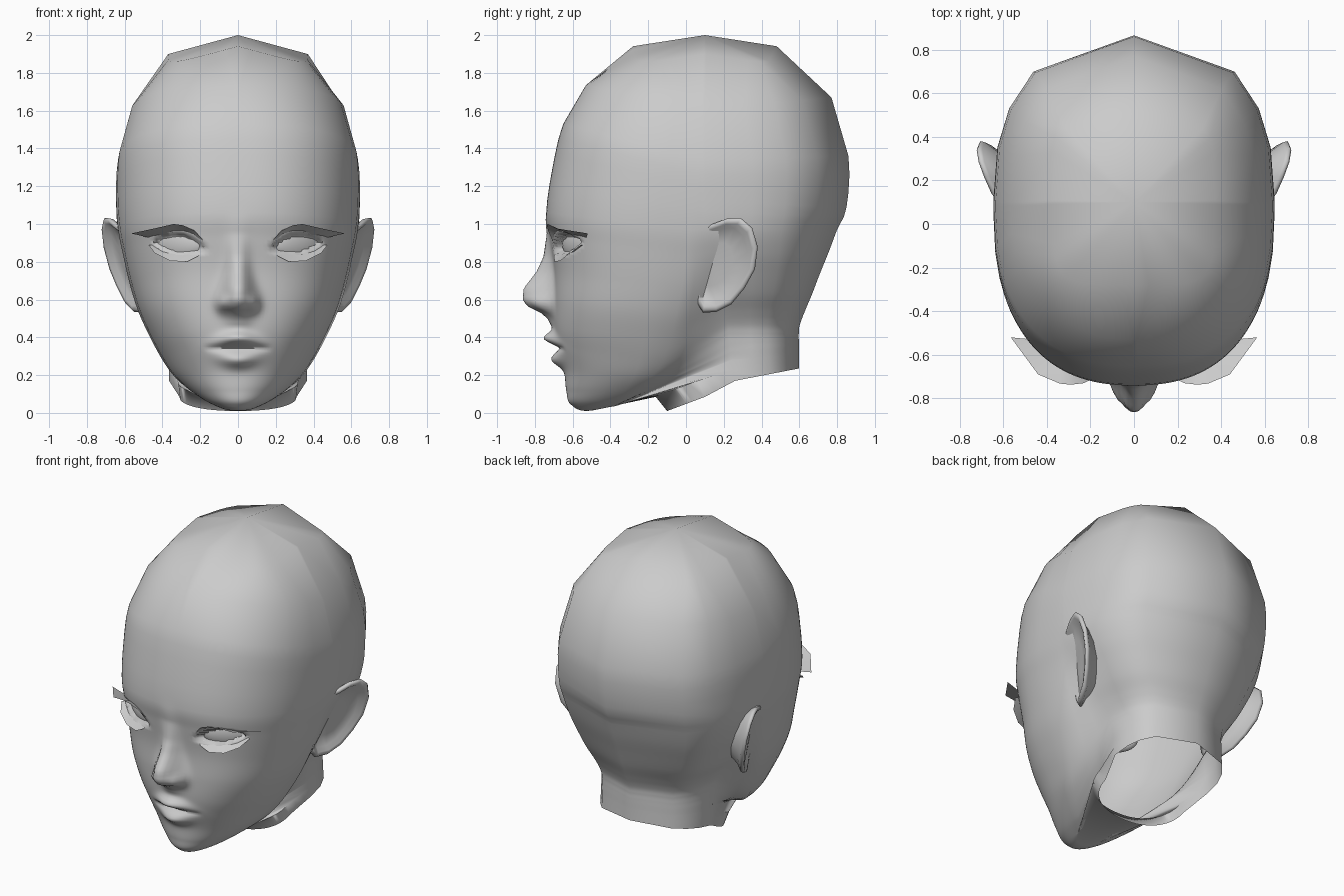
import bpy, bmesh, math
from math import sin, cos, radians, exp
from mathutils import Vector

cube = bpy.data.objects.get("Cube")
if cube:
    bpy.data.objects.remove(cube)

skin = bpy.data.materials.new("plain grey")
skin.use_nodes = True
skin.diffuse_color = (0.6, 0.6, 0.6, 1)
skin.node_tree.nodes["Principled BSDF"].inputs["Base Color"].default_value = (0.6, 0.6, 0.6, 1)


def finish(name, bm, angle=60):
    bmesh.ops.remove_doubles(bm, verts=bm.verts, dist=0.0005)
    bmesh.ops.recalc_face_normals(bm, faces=bm.faces)
    mesh = bpy.data.meshes.new(name)
    bm.to_mesh(mesh)
    bm.free()
    mesh.materials.append(skin)
    ob = bpy.data.objects.new(name, mesh)
    bpy.context.collection.objects.link(ob)
    bpy.ops.object.select_all(action='DESELECT')
    ob.select_set(True)
    bpy.context.view_layer.objects.active = ob
    bpy.ops.object.shade_smooth_by_angle(angle=radians(angle))
    return ob


def skin_rings(bm, rings, closed=True):
    rows = [[bm.verts.new(p) for p in r] for r in rings]
    n = len(rows[0])
    for a, b in zip(rows, rows[1:]):
        for i in range(n if closed else n - 1):
            j = (i + 1) % n
            bm.faces.new((a[i], a[j], b[j], b[i]))
    return rows


def cap(bm, row, point):
    c = bm.verts.new(point)
    for i in range(len(row)):
        bm.faces.new((row[i], row[(i + 1) % len(row)], c))


def arc(end, side, n, angles):
    """Quarter superellipse between an end point on the centre plane and a side point."""
    (ye, ze), (ys, zs, w) = end, side
    pts = []
    for a in angles:
        s, f = sin(radians(a)) ** (2 / n), max(0, cos(radians(a))) ** (2 / n)
        pts.append(Vector((w * s, ys + (ye - ys) * f, zs + (ze - zs) * f)))
    return pts


FRONT_ANGLES = [66 * (i / 29) ** 1.3 for i in range(30)] + [72, 80, 90]
BACK_ANGLES = [90, 75, 60, 42, 0]


def ring(c):
    """Face arc, a straight strip behind the jaw, then the arc round the nape."""
    yf, zf, ys, zs, w, n, yn, zn, wn, yb, zb = c
    front = arc((yf, zf), (ys, zs, w), n, FRONT_ANGLES)
    back = arc((yb, zb), (yn, zn, wn), max(n, 2.35), BACK_ANGLES)
    half = front + [front[-1].lerp(back[0], t) for t in (.33, .67)] + back
    return half + [Vector((-p.x, p.y, p.z)) for p in reversed(half[1:-1])]


def catmull(p0, p1, p2, p3, t):
    return [0.5 * (2 * b + (c - a) * t + (2 * a - 5 * b + 4 * c - d) * t * t
                   + (3 * b - a - 3 * c + d) * t ** 3)
            for a, b, c, d in zip(p0, p1, p2, p3)]


def bell(v, centre, width):
    return exp(-((v - centre) / width) ** 2)


def lookup(table, z):
    for (z0, v0), (z1, v1) in zip(table, table[1:]):
        if z1 <= z <= z0:
            return v1 + (v0 - v1) * (z - z1) / (z0 - z1)
    return 0


# Nose ridge height by z
NOSE = [(1.06, 0), (.95, .01), (.83, .045), (.75, .09), (.66, .16), (.6, .165),
        (.565, .14), (.53, .07), (.5, .035), (.45, .01), (.4, 0)]


def face_relief(p):
    """Forward push of the face surface: nose, lips, eye sockets."""
    x, z = abs(p.x), p.z
    if p.y > -0.3:
        return 0
    width = .055 + .025 * bell(z, .6, .12)
    d = lookup(NOSE, z) * exp(-(x / width) ** 2.5)
    d += .05 * bell(x, .085, .03) * bell(z, .58, .045)
    d += .065 * bell(z, .395 - 1.2 * x * x, .033) * bell(x, 0, .1)
    d += .052 * bell(z, .28 + x * x, .04) * bell(x, 0, .095)
    d -= .018 * bell(z, .342, .014) * max(0, 1 - (x / .18) ** 4)
    u = (x - .31) / .145
    if abs(u) < 1:
        mid, rise = .885 + .02 * u, 1 - u * u
        up, low = mid + .07 * rise - z, z - mid + .045 * rise
        d -= .05 * max(0, min(1, min(up, low) / .015))
    return d


# Front y z, jaw y z width, squareness: crown down to chin, then under to the neck edge
FACE = [
    (-.28, 1.945, .09, 1.9, .37, 5),
    (-.53, 1.735, .08, 1.6, .567, 2.2),
    (-.65, 1.53, .07, 1.34, .635, 2.4),
    (-.71, 1.28, .05, 1.14, .645, 2.4),
    (-.74, 1.06, .02, .97, .634, 2.4),
    (-.722, .92, 0, .83, .607, 2.45),
    (-.70, .75, -.02, .67, .57, 2.5),
    (-.70, .58, -.05, .53, .525, 2.5),
    (-.695, .44, -.08, .40, .465, 2.4),
    (-.675, .33, -.12, .28, .40, 2.3),
    (-.645, .22, -.18, .19, .335, 2.2),
    (-.634, .12, -.25, .12, .255, 2.1),
    (-.61, .045, -.32, .065, .17, 2),
    (-.50, .012, -.36, .04, .10, 2),
    (-.16, .085, .06, .17, .32, 2.2),
    (-.10, .01, .1, .085, .31, 2.2),
]
# Side of neck y z width, back y z, for the same rings
NAPE = [
    (.11, 1.9, .37, .48, 1.935),
    (.1, 1.6, .567, .77, 1.67),
    (.1, 1.34, .635, .86, 1.36),
    (.11, 1.12, .645, .85, 1.09),
    (.13, .97, .635, .80, .97),
    (.15, .85, .595, .755, .85),
    (.17, .74, .54, .71, .74),
    (.18, .63, .48, .668, .63),
    (.2, .54, .42, .63, .54),
    (.22, .47, .38, .602, .465),
    (.225, .42, .368, .597, .42),
    (.23, .37, .365, .597, .385),
    (.235, .33, .365, .597, .35),
    (.24, .28, .365, .597, .31),
    (.25, .23, .365, .597, .27),
    (.26, .17, .365, .597, .235),
]
HEAD = [f + b for f, b in zip(FACE, NAPE)]

# Head and neck in one open-bottomed skin
rings = []
for i, c in enumerate(HEAD):
    rings.append(ring(c))
    if 2 <= i < 13:
        steps = 3 if i < 4 else 9
        for s in range(1, steps):
            rings.append(ring(catmull(HEAD[i - 1], c, HEAD[i + 1], HEAD[i + 2], s / steps)))
for r in rings:
    for p in r:
        p.y -= face_relief(p)
# Boxy crown whose corners droop
for p in rings[0]:
    p.z = 2 - .27 * abs(p.x) - .155 * abs(p.y - .1)
bm = bmesh.new()
rows = skin_rings(bm, rings)
cap(bm, rows[0], (0, .1, 2.0))
finish("head_and_neck", bm, 80)

# Ears: outline (y, z) stacked as scaled loops from root to hollow
EAR = [(.06, .97), (.14, 1.0), (.22, 1.03), (.29, 1.032), (.35, .98), (.38, .88),
       (.365, .76), (.31, .66), (.24, .575), (.16, .535), (.09, .53), (.06, .58), (.07, .7), (.06, .85)]
LOOPS = [(.55, -.18), (.82, -.06), (.98, -.025), (1, -.008), (.95, .004), (.87, 0),
         (.77, -.025), (.45, -.03)]


def ear_point(y, z, scale, dx, side):
    y, z = .14 + (y - .14) * scale, .79 + (z - .79) * scale
    x = .62 + .36 * (y - .05) - .22 * (1 - z) - .4 * max(0, .13 - y) + dx
    return (side * x, y, z)


# Lashes: root and tip edges (x, y, z)
UPPER = [[(.175, -.68, .865), (.2, -.68, .9), (.24, -.67, .935), (.29, -.655, .954),
          (.34, -.63, .954), (.4, -.585, .935), (.46, -.53, .925)],
         [(.17, -.69, .875), (.19, -.71, .92), (.23, -.73, .965), (.29, -.737, .993),
          (.34, -.732, 1.0), (.44, -.69, .977), (.565, -.52, .95)]]
LOWER = [[(.19, -.67, .86), (.25, -.66, .845), (.33, -.635, .84), (.4, -.59, .855), (.45, -.54, .89)],
         [(.21, -.70, .83), (.27, -.695, .8), (.36, -.665, .805), (.44, -.615, .845), (.475, -.555, .89)]]

for label, side in (("left", 1), ("right", -1)):
    bm = bmesh.new()
    rows = skin_rings(bm, [[ear_point(y, z, s, d, side) for y, z in EAR] for s, d in LOOPS])
    cap(bm, rows[-1], ear_point(.14, .79, 1, -.035, side))
    finish(label + "_ear", bm, 80)

    for name, edges in (("upper", UPPER), ("lower", LOWER)):
        bm = bmesh.new()
        skin_rings(bm, [[(side * x, y, z) for x, y, z in e] for e in edges], closed=False)
        finish(f"{label}_{name}_lash", bm)

    bm = bmesh.new()
    bmesh.ops.create_uvsphere(bm, u_segments=24, v_segments=14, radius=1)
    eye = finish(label + "_eye", bm)
    eye.scale = (.15, .05, .09)
    eye.rotation_euler.z = side * radians(32)
    eye.location = (side * .31, -.565, .895)
